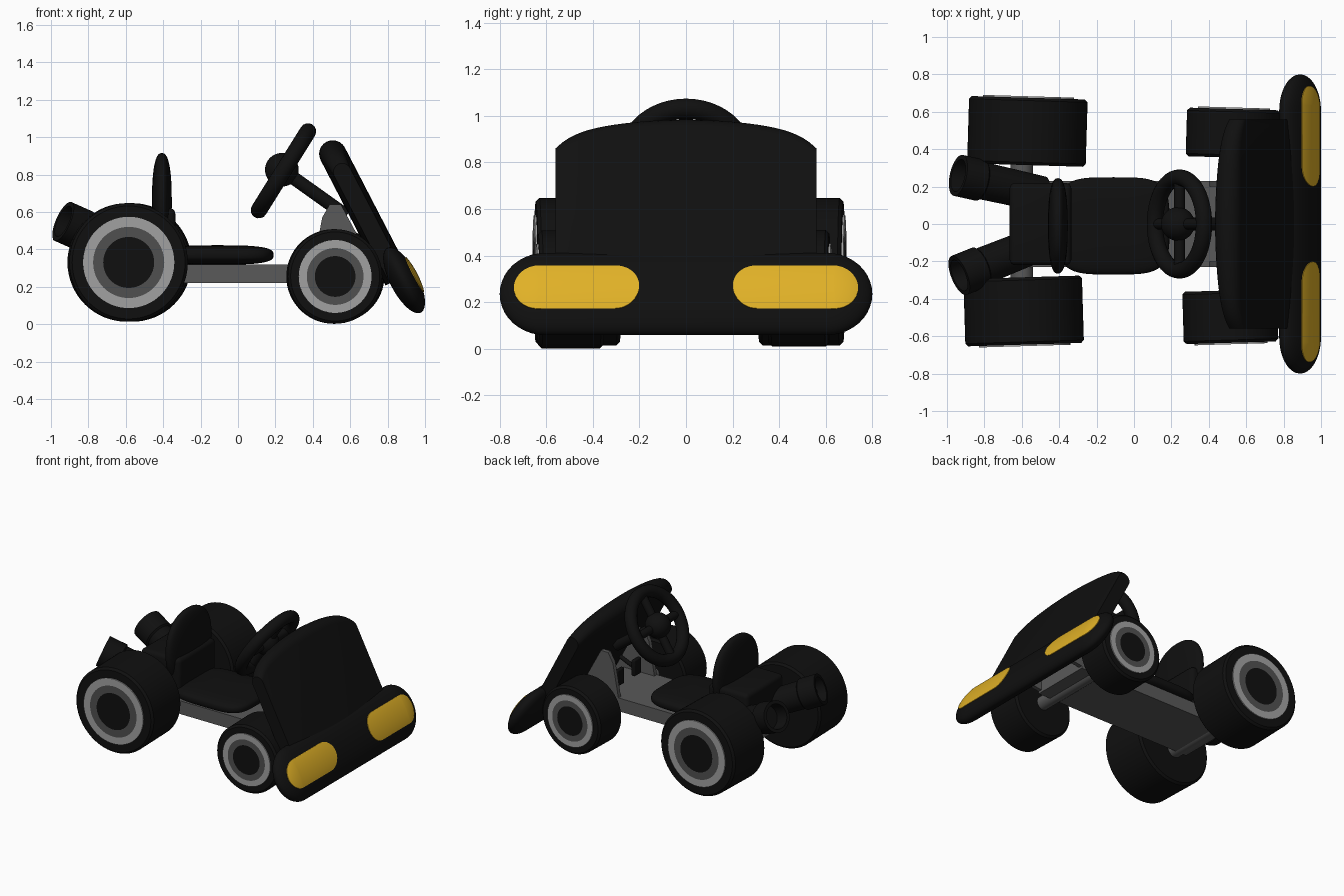
import bpy, bmesh, math
from mathutils import Vector, Matrix

if "Cube" in bpy.data.objects:
    bpy.data.objects.remove(bpy.data.objects["Cube"])


def material(name, rgb):
    m = bpy.data.materials.new(name)
    m.use_nodes = True
    m.diffuse_color = (*rgb, 1)
    m.node_tree.nodes["Principled BSDF"].inputs["Base Color"].default_value = (*rgb, 1)
    return m


BLACK = material("black", (0.005, 0.005, 0.005))
SILVER = material("silver", (0.36, 0.36, 0.36))
RIM = material("rim grey", (0.08, 0.08, 0.08))
GREY = material("frame grey", (0.1, 0.1, 0.1))
YELLOW = material("yellow", (0.75, 0.44, 0.02))


def finish(name, bm, mats, matrix=None):
    bmesh.ops.remove_doubles(bm, verts=bm.verts, dist=1e-5)
    bmesh.ops.recalc_face_normals(bm, faces=bm.faces)
    mesh = bpy.data.meshes.new(name)
    bm.to_mesh(mesh)
    bm.free()
    for m in mats:
        mesh.materials.append(m)
    ob = bpy.data.objects.new(name, mesh)
    bpy.context.collection.objects.link(ob)
    if matrix:
        ob.matrix_world = matrix
    bpy.ops.object.select_all(action='DESELECT')
    ob.select_set(True)
    bpy.context.view_layer.objects.active = ob
    bpy.ops.object.shade_smooth_by_angle(angle=math.radians(35))
    return ob


def bridge(bm, rings, closed=True, slots=None):
    """Join successive rings of points with quads."""
    loops = [[bm.verts.new(p) for p in ring] for ring in rings]
    n = len(loops[0])
    for i, (a, b) in enumerate(zip(loops, loops[1:])):
        for j in range(n if closed else n - 1):
            k = (j + 1) % n
            f = bm.faces.new((a[j], a[k], b[k], b[j]))
            f.material_index = slots[i] if slots else 0
    return loops


def aim(origin, direction):
    q = Vector(direction).to_track_quat('Z', 'Y')
    return Matrix.Translation(origin) @ q.to_matrix().to_4x4()


def lathe(name, profile, origin, direction, mats, slots=None, sides=48):
    """Spin (radius, height) points about the given direction."""
    bm = bmesh.new()
    turns = [2 * math.pi * i / sides for i in range(sides)]
    bridge(bm, [[(r * math.cos(t), r * math.sin(t), h) for t in turns] for r, h in profile], slots=slots)
    return finish(name, bm, mats, aim(origin, direction))


def rod(name, a, b, r, mat, sides=24):
    a, b = Vector(a), Vector(b)
    length = (b - a).length
    return lathe(name, [(0, 0), (r, 0), (r, length), (0, length)], a, b - a, [mat], sides=sides)


def pad(name, center, radii, outline, section, mat, matrix=Matrix()):
    """Cushion: an ellipsoid whose outline and section are squared off."""
    bm = bmesh.new()
    bmesh.ops.create_uvsphere(bm, u_segments=48, v_segments=24, radius=1)
    power = lambda c, e: math.copysign(abs(c) ** e, c)
    for v in bm.verts:
        t, p = math.atan2(v.co.y, v.co.x), math.asin(max(-1, min(1, v.co.z)))
        w = abs(math.cos(p)) ** section
        v.co = (radii[0] * w * power(math.cos(t), outline),
                radii[1] * w * power(math.sin(t), outline),
                radii[2] * power(math.sin(p), section))
    return finish(name, bm, [mat], Matrix.Translation(center) @ matrix)


def box(name, low, high, mat, bevel=0.0):
    bm = bmesh.new()
    bmesh.ops.create_cube(bm, size=1)
    low, high = Vector(low), Vector(high)
    for v in bm.verts:
        v.co = (low + high) / 2 + v.co * (high - low)
    if bevel:
        bmesh.ops.bevel(bm, geom=bm.edges[:], offset=bevel, segments=4, profile=0.5, affect='EDGES')
    return finish(name, bm, [mat])


# Wheels: tyre, silver ring, grey rim and black hub
def wheel(name, center, R, width, side):
    w = width / 2
    profile = [(0, -w), (R - .015, -w), (R, .015 - w), (R, w - .015), (R - .015, w), (.77 * R, w),
               (.77 * R, w + .008), (.6 * R, w + .008), (.43 * R, w + .008), (0, w + .008)]
    lathe(name, profile, center, (.03, side, 0), [BLACK, SILVER, RIM],
          [0, 0, 0, 0, 0, 1, 1, 2, 0], 64)


wheel("rear_wheel_right", (-.59, -.465, .33), .317, .36, -1)
wheel("rear_wheel_left", (-.57, .495, .33), .317, .36, 1)
wheel("front_wheel_right", (.515, -.495, .255), .253, .28, -1)
wheel("front_wheel_left", (.53, .485, .26), .25, .26, 1)
rod("rear_axle", (-.6, -.35, .27), (-.6, .35, .27), .06, GREY)
rod("front_axle", (.52, -.4, .25), (.52, .4, .25), .05, GREY)

# Frame and footwell
box("floor", (-.66, -.23, .22), (.66, .23, .32), GREY)
for side, label in ((-1, "right"), (1, "left")):
    bm = bmesh.new()
    outline = [(.4, .3), (.45, .57), (.49, .64), (.55, .64), (.76, .25), (.6, .23)]
    loops = bridge(bm, [[(x, side * y, z) for x, z in outline] for y in (.2, .23)])
    for loop in loops:
        bm.faces.new(loop)
    finish("footwell_wall_" + label, bm, [GREY])
    rod("pedal_arm_" + label, (.62, side * .1, .45), (.5, side * .1, .4), .015, BLACK, 12)
    box("pedal_" + label, (.47, side * .1 - .04, .35), (.5, side * .1 + .04, .47), BLACK, .008)

# Sloping nose frame: across, up the slope, outward
NOSE, UP, OUT = Vector((.888, 0, .235)), Vector((-.46, 0, .888)), Vector((.888, 0, .46))


def nose(y, v, n):
    return NOSE + Vector((0, y, 0)) + UP * v + OUT * n


# Front bumper and headlamps share one rounded surface
CORE, RADIUS, DEPTH = .605, .195, .075


def depth(y, v):
    d = math.hypot(max(abs(y) - CORE, 0), v) / RADIUS
    return DEPTH * math.sqrt(max(0, 1 - d * d))


def capsule(name, y0, half, radius, lift, back, mat):
    bm = bmesh.new()
    turns = [math.pi * i / 20 - math.pi / 2 for i in range(21)]
    edge = [(1, t) for t in turns] + [(-1, t + math.pi) for t in turns]
    rings = []
    for face in (1, -back):
        layer = []
        for k in range(15):
            r = radius * math.sin(math.pi / 2 * k / 14)
            pts = [(y0 + s * half + r * math.cos(t), r * math.sin(t)) for s, t in edge]
            layer.append([nose(y, v, face * depth(y, v) + (lift if face > 0 else 0)) for y, v in pts])
        rings += layer if face > 0 else layer[::-1]
    bridge(bm, rings)
    finish(name, bm, [mat])


capsule("front_bumper", 0, CORE, RADIUS, 0, 1, BLACK)
capsule("headlamp_right", -.47, .165, .104, .004, .5, YELLOW)
capsule("headlamp_left", .47, .165, .104, .004, .5, YELLOW)

# Front fairing: rounded slab with an arched top, thinner at the sides
bm = bmesh.new()
rings = []
for i in range(41):
    t = i / 20 - 1
    thick = .073 * (1 - .35 * t * t)
    top = .775 - .05 * t ** 2 - .06 * t ** 8
    cap = [(top + thick * math.sin(a), thick * math.cos(a) - .028)
           for a in (math.pi * j / 12 for j in range(13))]
    section = [(.02, thick - .028)] + cap + [(.02, -thick - .028)]
    rings.append([nose(.56 * t, v, n) for v, n in section])
loops = bridge(bm, rings)
bm.faces.new(loops[0])
bm.faces.new(loops[-1])
finish("front_fairing", bm, [BLACK])

# Seat
pad("seat_cushion", (-.11, -.01, .37), (.3, .26, .052), .5, .65, BLACK)
pad("seat_back", (-.407, -.01, .65), (.265, .255, .053), .9, .8, BLACK, Matrix.Rotation(math.pi / 2, 4, 'Y'))

# Engine and exhausts
box("engine", (-.665, -.22, .3), (-.335, .22, .62), BLACK, .03)
for label, tip, direction in (("left", (-.94, .26, .55), (-.9, .2, .4)),
                              ("right", (-.935, -.275, .55), (-.9, -.36, .4))):
    d = Vector(direction).normalized()
    lathe("exhaust_" + label,
          [(0, 0), (.095, 0), (.1, .36), (.112, .37), (.112, .5), (.088, .5), (.083, .4), (0, .4)],
          Vector(tip) - d * .5, d, [BLACK])

# Steering wheel and column
hub, axis, rise = Vector((.243, 0, .82)), Vector((-.85, 0, .53)), Vector((.53, 0, .85))
ring = [(.248 + .044 * math.cos(a), .044 * math.sin(a)) for a in (math.pi * i / 8 for i in range(17))]
lathe("steering_wheel", ring, hub, axis, [BLACK])
for i, way in enumerate((rise, -rise, Vector((0, 1, 0)), Vector((0, -1, 0)))):
    rod("steering_spoke_%d" % i, hub, hub + way * .24, .03, BLACK, 16)
pad("steering_hub", hub + axis * .01, (.09, .09, .09), 1, 1, BLACK)
rod("steering_column", hub, (.58, 0, .58), .036, BLACK)
